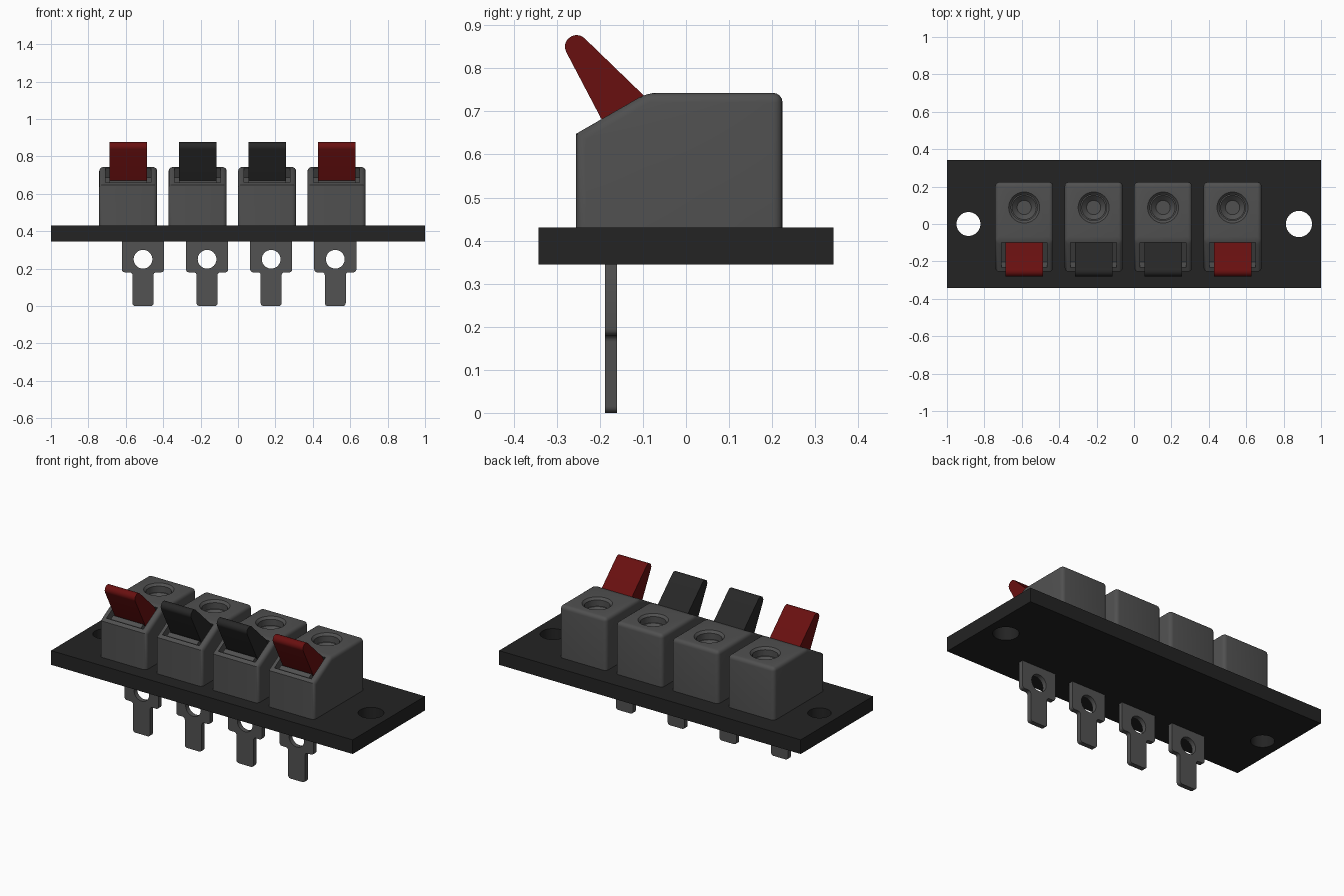
import bpy, bmesh, math
from mathutils import Vector, Matrix

if "Cube" in bpy.data.objects:
    bpy.data.objects.remove(bpy.data.objects["Cube"], do_unlink=True)


def material(name, rgb):
    m = bpy.data.materials.new(name)
    m.use_nodes = True
    m.diffuse_color = (*rgb, 1)
    bsdf = m.node_tree.nodes["Principled BSDF"]
    bsdf.inputs["Base Color"].default_value = (*rgb, 1)
    bsdf.inputs["Roughness"].default_value = 0.6
    return m


GREY = material("housing grey", (0.08, 0.08, 0.08))
BLACK = material("plate black", (0.017, 0.017, 0.017))
DARK = material("lever black", (0.02, 0.02, 0.02))
RED = material("lever red", (0.14, 0.005, 0.005))
METAL = material("terminal grey", (0.085, 0.085, 0.085))


def finish(bm, name, mat):
    bmesh.ops.recalc_face_normals(bm, faces=bm.faces)
    me = bpy.data.meshes.new(name)
    bm.to_mesh(me)
    bm.free()
    ob = bpy.data.objects.new(name, me)
    bpy.context.collection.objects.link(ob)
    if mat:
        me.materials.append(mat)
    return ob


def prism(points, axis, centre, width, rounding=0):
    """Extrude a profile along x (points are y, z) or along y (points are x, z)."""
    bm = bmesh.new()
    at = lambda p: (centre - width / 2, *p) if axis == "x" else (p[0], centre - width / 2, p[1])
    face = bm.faces.new([bm.verts.new(at(p)) for p in points])
    if rounding:
        bmesh.ops.bevel(bm, geom=bm.verts[:], offset=rounding, segments=4,
                        profile=0.5, affect="VERTICES")
    ext = bmesh.ops.extrude_face_region(bm, geom=bm.faces[:])
    step = Vector((width, 0, 0)) if axis == "x" else Vector((0, width, 0))
    bmesh.ops.translate(bm, vec=step, verts=[v for v in ext["geom"] if isinstance(v, bmesh.types.BMVert)])
    return bm


def rect(x0, x1, z0, z1):
    return [(x0, z0), (x1, z0), (x1, z1), (x0, z1)]


def cylinder(centre, r1, r2, depth, rot=None):
    bm = bmesh.new()
    mat = Matrix.Translation(centre) @ (rot or Matrix())
    bmesh.ops.create_cone(bm, cap_ends=True, segments=40, radius1=r1, radius2=r2,
                          depth=depth, matrix=mat)
    return bm


def cut(ob, bm):
    cutter = finish(bm, "cutter", None)
    cutter.hide_render = True
    mod = ob.modifiers.new("cut", "BOOLEAN")
    mod.operation, mod.solver, mod.object = "DIFFERENCE", "EXACT", cutter
    bpy.context.view_layer.objects.active = ob
    bpy.ops.object.modifier_apply(modifier=mod.name)
    bpy.data.objects.remove(cutter, do_unlink=True)


def smooth(ob):
    bpy.ops.object.select_all(action="DESELECT")
    ob.select_set(True)
    bpy.context.view_layer.objects.active = ob
    bpy.ops.object.shade_smooth_by_angle(angle=math.radians(35))


# Mounting plate with two screw holes
plate = finish(prism(rect(-0.342, 0.342, 0.345, 0.43), "x", 0, 2), "mounting_plate", BLACK)
for x, r in ((-0.885, 0.064), (0.882, 0.07)):
    cut(plate, cylinder((x, 0, 0.39), r, r, 0.3))
smooth(plate)

TOP = 0.743
SLOPE_START = Vector((-0.255, 0.648))
SLOPE_END = Vector((-0.09, TOP))
ALONG = (SLOPE_END - SLOPE_START).normalized()
OUT = Vector((-ALONG.y, ALONG.x))


def slope_rect(s0, s1, low, high):
    """Rectangle aligned with the sloped front of a housing."""
    return [SLOPE_START + ALONG * s + OUT * h
            for s, h in ((s0, low), (s1, low), (s1, high), (s0, high))]


def housing(x):
    profile = [(-0.255, 0.42), (0.224, 0.42), (0.224, TOP), SLOPE_END, SLOPE_START]
    bm = prism(profile, "x", x, 0.31)
    # Soften the top, back and side edges, leaving the base and front lip crisp
    top = [e for e in bm.edges if min(v.co.z for v in e.verts) > 0.6
           and not all(v.co.y < -0.2 for v in e.verts)]
    sides = [e for e in bm.edges if abs(e.verts[0].co.z - e.verts[1].co.z) > 0.15]
    bmesh.ops.bevel(bm, geom=list(set(top + sides)), offset=0.022, segments=4,
                    profile=0.5, affect="EDGES", clamp_overlap=True)
    ob = finish(bm, "housing", GREY)
    # Lever recess in the slope
    cut(ob, prism(slope_rect(0.025, 0.18, -0.06, 0.06), "x", x, 0.245))
    # Stepped socket in the top
    cut(ob, cylinder((x, 0.088, TOP), 0.069, 0.097, 0.028))
    cut(ob, cylinder((x, 0.088, TOP - 0.025), 0.07, 0.07, 0.05))
    cut(ob, cylinder((x, 0.088, TOP - 0.06), 0.038, 0.07, 0.03))
    smooth(ob)
    # Ledge inside the recess below the lever
    bar = finish(prism(slope_rect(0.032, 0.062, -0.062, -0.008), "x", x, 0.2, 0.006),
                 "recess_ledge", GREY)
    smooth(bar)


def lever(x, mat):
    tip = Vector((-0.254, 0.85))
    arc = [tip + 0.027 * Vector((math.cos(a), math.sin(a)))
           for a in (math.radians(46 + 161 * i / 12) for i in range(13))]
    ob = finish(prism(arc + [(-0.169, 0.63), (-0.06, 0.70)], "x", x, 0.2), "lever", mat)
    smooth(ob)


def terminal(x):
    w, n = 0.1125, 0.056
    outline = [(x - w, 0.36), (x - w, 0.18), (x - n, 0.18), (x - n, 0),
               (x + n, 0), (x + n, 0.18), (x + w, 0.18), (x + w, 0.36)]
    ob = finish(prism(outline, "y", -0.174, 0.028, 0.015), "terminal_tab", METAL)
    cut(ob, cylinder((x, -0.174, 0.25), 0.05, 0.05, 0.2, Matrix.Rotation(math.pi / 2, 4, "X")))
    smooth(ob)


# Four connectors, red levers at the ends
for i, mat in enumerate((RED, DARK, DARK, RED)):
    x = -0.587 + 0.3713 * i
    housing(x)
    lever(x, mat)
    terminal(-0.508 + 0.3427 * i)
